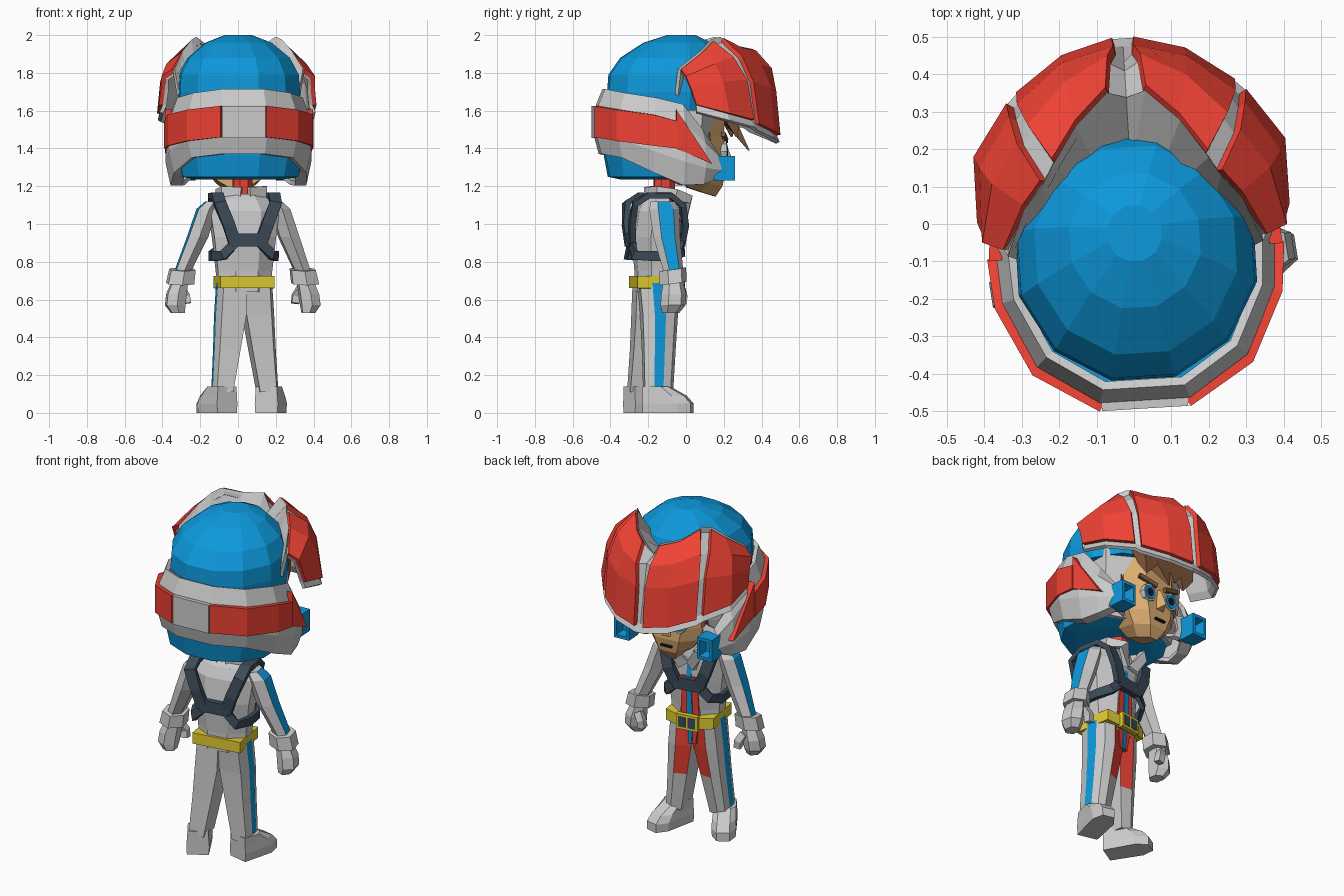
import bpy, bmesh
from math import sin, cos, pi, radians
from mathutils import Vector, Matrix

if "Cube" in bpy.data.objects:
    bpy.data.objects.remove(bpy.data.objects["Cube"])

COL = dict(red=(.88, .055, .035), blue=(.004, .32, .72), yellow=(.75, .60, .03), skin=(.74, .43, .17),
           dark=(.045, .07, .1), brown=(.22, .10, .045), white=(.95, .95, .95), black=(.01, .01, .02))
HEAD = Matrix.Rotation(radians(3.5), 4, 'Z')
BODY = Matrix.Translation((.03, -.155, 0)) @ Matrix.Rotation(radians(9), 4, 'Z')


def material(col):
    m = bpy.data.materials.get(col) or bpy.data.materials.new(col)
    m.diffuse_color = (*COL[col], 1) if col in COL else (.8, .8, .8, 1)
    m.use_nodes = True
    m.node_tree.nodes["Principled BSDF"].inputs["Base Color"].default_value = m.diffuse_color
    return m


def make(name, verts, faces, cols, frame):
    me = bpy.data.meshes.new(name)
    me.from_pydata([tuple(v) for v in verts], [], faces)
    used = sorted(set(cols))
    if used != ['grey']:
        for c in used:
            me.materials.append(material(c))
        for p, c in zip(me.polygons, cols):
            p.material_index = used.index(c)
    bm = bmesh.new()
    bm.from_mesh(me)
    bmesh.ops.recalc_face_normals(bm, faces=bm.faces)
    bm.to_mesh(me)
    bm.free()
    ob = bpy.data.objects.new(name, me)
    ob.matrix_world = frame
    bpy.context.collection.objects.link(ob)
    return ob


def loft(name, rings, col, frame, sides={}):
    """Capped skin over rings; sides maps a side, or (segment, side), to a colour."""
    n, faces, cols = len(rings[0]), [], []
    for i in range(len(rings) - 1):
        for k in range(n):
            j = (k + 1) % n
            faces.append((i*n + k, i*n + j, i*n + n + j, i*n + n + k))
            cols.append(sides.get((i, k), sides.get(k, col)))
    faces += [tuple(range(n)), tuple(range(len(rings)*n - n, len(rings)*n))]
    return make(name, [p for r in rings for p in r], faces, cols + [col, col], frame)


def sheet(name, rows, col, frame, thick):
    n = len(rows[0])
    faces = [(i*n + k, i*n + k + 1, i*n + n + k + 1, i*n + n + k)
             for i in range(len(rows) - 1) for k in range(n - 1)]
    ob = make(name, [p for r in rows for p in r], faces, [col]*len(faces), frame)
    mod = ob.modifiers.new('thickness', 'SOLIDIFY')
    mod.thickness, mod.offset = thick, 0
    return ob


def ring(cx, cy, z, rx, ry, n=8, tilt=0):
    k = 1 / cos(pi/n)
    return [(cx + rx*k*cos((2*i + 1)*pi/n), cy + ry*k*sin((2*i + 1)*pi/n),
             z + tilt*sin((2*i + 1)*pi/n)) for i in range(n)]


def box(name, c, h, col, frame):
    return loft(name, [[(c[0] + a*h[0], c[1] + b*h[1], c[2] + s*h[2])
                        for a, b in ((1, 1), (-1, 1), (-1, -1), (1, -1))] for s in (-1, 1)], col, frame)


def strap(name, path, w, t, ref, col, frame):
    path, rings = [Vector(p) for p in path], []
    for i, p in enumerate(path):
        d = (path[min(i + 1, len(path) - 1)] - path[max(i - 1, 0)]).normalized()
        a = (Vector(ref) - d*d.dot(Vector(ref))).normalized()
        b = d.cross(a)
        rings.append([p + a*w + b*t, p - a*w + b*t, p - a*w - b*t, p + a*w - b*t])
    return loft(name, rings, col, frame)


def disc(name, c, r, y0, y1, col, frame, n=8):
    return loft(name, [[(c[0] + r*.8*cos(2*pi*i/n), y, c[1] + r*sin(2*pi*i/n)) for i in range(n)]
                       for y in (y0, y1)], col, frame)


def flip(pts, s):
    return [(s*p[0], p[1], p[2]) for p in pts]


def both(pts):
    """Full left-to-right row from a right half that starts at the middle."""
    return flip(pts, -1)[::-1] + list(pts)


# helmet dome, lower shell and the liner around the face
loft('helmet_dome', [ring(0, cy, z, .325*s, .335*s, 12) for z, s, cy in
     ((1.60, .95, -.09), (1.70, .98, -.085), (1.79, .96, -.085), (1.88, .82, -.07), (1.96, .53, -.045), (2.0, .22, -.025))],
     'blue', HEAD)
loft('helmet_lower_shell', [ring(0, -.16, z, rx, ry, 12) for z, rx, ry in
     ((1.5, .33, .28), (1.36, .33, .27), (1.25, .305, .25), (1.235, .22, .18))], 'blue', HEAD)
loft('helmet_liner', [ring(0, 0, z, rx, ry, 8) for z, rx, ry in
     ((1.25, .24, .10), (1.40, .27, .14), (1.64, .28, .18))], 'grey', HEAD)

# wraparound band that drops into the cheek guards: x, y, top, bottom
band = [(.12, -.47, 1.71, 1.38), (.28, -.365, 1.69, 1.36), (.365, -.19, 1.665, 1.28), (.375, -.03, 1.63, 1.215),
        (.35, .08, 1.50, 1.22), (.305, .165, 1.38, 1.25), (.2, .13, 1.38, 1.26)]
rows = []
for s, f in ((.88, 0), (.97, .25), (1, .72), (.94, 1), (.80, 1)):
    rows.append(both([(x*s, -.1 + (y + .1)*s, t + (b - t)*f) for x, y, t, b in band]))
sheet('helmet_band', rows, 'grey', HEAD, .025)
box('band_back_plate', (0, -.478, 1.54), (.115, .015, .085), 'grey', HEAD)
for s in (1, -1):
    panel = [(.115, -.483, 1.625, 1.46), (.285, -.378, 1.605, 1.44), (.372, -.2, 1.58, 1.415), (.384, -.07, 1.545, 1.40)]
    sheet('band_red_panel', [flip([(x, y, t) for x, y, t, b in panel], s),
                             flip([(x, y, b) for x, y, t, b in panel], s)], 'red', HEAD, .026)
    loft('band_arrow', [flip([(.388 - d, -.075, 1.605), (.368 - d, .115, 1.32), (.388 - d, -.075, 1.40)], s)
                        for d in (-.005, .03)], 'red', HEAD)
    # hollow nozzles on the cheeks
    loft('cheek_nozzle', [[(s*.265 + a*hx, y, 1.295 + b*hz) for a, b in ((1, 1), (-1, 1), (-1, -1), (1, -1))]
         for y, hx, hz in ((.10, .04, .05), (.15, .048, .065), (.24, .048, .065), (.24, .032, .046), (.18, .027, .04))],
         'blue', HEAD)

# raised visor: columns from the centre notch outwards, as bottom / middle / top
V = Vector
B = [V(p) for p in ((.025, .487, 1.47), (.16, .45, 1.49), (.285, .36, 1.53), (.31, .335, 1.55), (.405, .2, 1.585), (.405, .03, 1.63))]
M = [V(p) for p in ((.025, .465, 1.70), (.16, .43, 1.72), (.285, .33, 1.75), (.305, .30, 1.76), (.39, .17, 1.75), (.395, 0, 1.72))]
T = [V(p) for p in ((.05, .36, 1.91), (.135, .28, 1.925), (.205, .18, 1.975), (.235, .13, 1.96), (.285, .07, 1.90), (.345, -.045, 1.81))]
D = [V(p) for p in ((.02, .2, 1.80), (.09, .15, 1.82), (.15, .12, 1.81), (.22, .04, 1.78), (.27, -.02, 1.74), (.32, -.07, 1.68))]
mid = V((0, 0, 1.6))
U = [(m + t)/2 + ((m + t)/2 - mid)*.07 for m, t in zip(M, T)]
inset = [[mid + (p - mid)*.955 for p in r] for r in (T, U, M, B)]
inset.append([p + V((0, 0, -.04)) for p in B])
for r, z in zip(inset, (1.84, 1.86, 1.70)):     # centre notch
    r.insert(0, V((0, r[0].y - .02, min(r[0].z, z))))
for r in inset[3:]:
    r.insert(0, r[0].copy() * 1)
    r[0].x = 0
lip = [V((0, .33, 1.84))] + [p + V((0, -.012, .008)) for p in T]
centre = V((0, .2, 1.80))
sheet('visor_frame', [flip(r[:0:-1], -1) + list(r) for r in [[centre] + D, lip] + inset], 'grey', HEAD, .02)
for s in (1, -1):
    for name, a, b in (('visor_centre_panel', 0, 3), ('visor_side_panel', 3, 6)):
        sheet(name, [flip(r[a:b], s) for r in (T, U, M, B)], 'red', HEAD, .026)

# face
prof = ((1.145, .05, .165, .05), (1.20, .11, .20, .03), (1.28, .16, .215, 0), (1.36, .185, .21, 0), (1.46, .19, .205, 0), (1.60, .19, .21, 0))
loft('face', [[(-w, .0, z + up), (-w, f - .09, z + up*.5), (-w*.5, f - .01, z), (w*.5, f - .01, z), (w, f - .09, z + up*.5), (w, .0, z + up)]
              for z, w, f, up in prof], 'skin', HEAD)
loft('nose', [[(-.01, .2, 1.43), (.01, .2, 1.43), (0, .215, 1.42)],
              [(-.028, .2, 1.30), (.028, .2, 1.30), (0, .255, 1.32)]], 'skin', HEAD)
box('mouth', (0, .206, 1.24), (.035, .008, .005), 'black', HEAD)
for s in (1, -1):
    for part, r, y, c in (('eye_white', .055, .209, 'white'), ('iris', .045, .213, 'blue'), ('pupil', .026, .217, 'black')):
        disc(part, (s*.078, 1.385), r, .15, y, c, HEAD)
    strap('eyebrow', [(s*.03, .212, 1.44), (s*.14, .19, 1.475)], .012, .01, (0, 0, 1), 'brown', HEAD)
    strap('sideburn', [(s*.19, .08, 1.56), (s*.185, .11, 1.36)], .02, .012, (0, 1, 0), 'brown', HEAD)
for x, tip, y in ((-.15, 1.46, .25), (-.06, 1.46, .28), (.03, 1.39, .33), (.13, 1.46, .26)):
    loft('hair_lock', [ring(x, .21, 1.64, .055, .045, 4), ring(x*.95, .24, 1.53, .045, .03, 4),
                       ring(x + .02, y, tip, .004, .004, 4)], 'brown', HEAD)

# torso, neck and collar
loft('torso', [ring(0, cy, z, hx, hy) for z, hx, hy, cy in
     ((.64, .14, .10, -.01), (.75, .145, .10, -.01), (.93, .165, .115, -.01), (1.07, .185, .105, 0),
      (1.13, .14, .085, .01), (1.16, .09, .07, .02))], 'grey', BODY)
loft('neck', [ring(0, .04, z, .05, .055) for z in (1.1, 1.27)], 'red', BODY)
for s in (1, -1):
    strap('collar_flap', flip([(.02, -.05, 1.165), (.11, -.01, 1.17), (.125, .08, 1.155), (.08, .16, 1.13), (.025, .13, 1.03)], s),
          .03, .014, (0, 0, 1), 'grey', BODY)
front = ((1.10, .04, .09), (.93, .05, .108), (.72, .055, .098), (.54, .03, .088))
for name, k, d, c in (('front_red_panel', 1, 0, 'red'), ('front_blue_stripe', .3, .007, 'blue')):
    loft(name, [[(-w*k, y + d, z), (w*k, y + d, z), (w*k, y - .04, z), (-w*k, y - .04, z)] for z, w, y in front], c, BODY)

# belt with a two-window buckle
loft('belt', [[(.145, .10, z), (.05, .12, z - .012), (-.05, .12, z - .012), (-.145, .10, z), (-.145, -.125, z), (.145, -.125, z)]
              for z in (.66, .725)], 'yellow', BODY)
box('buckle', (0, .125, .685), (.065, .014, .045), 'yellow', BODY)
for s in (1, -1):
    box('buckle_window', (s*.03, .132, .685), (.022, .01, .03), 'dark', BODY)

# harness
for y in (-.142, .125):
    box('harness_plate', (0, y, .915), (.085, .017, .035), 'dark', BODY)
for s in (1, -1):
    strap('shoulder_strap', flip([(.07, -.142, .90), (.105, -.15, 1.0), (.15, -.138, 1.11), (.152, -.07, 1.15), (.15, .05, 1.15),
                                  (.14, .115, 1.10), (.11, .135, 1.0), (.07, .125, .91)], s), .032, .016, (1, 0, 0), 'dark', BODY)
    strap('side_strap', flip([(.07, -.142, .90), (.13, -.14, .835), (.168, -.05, .83), (.168, .05, .83),
                              (.13, .115, .85), (.07, .125, .91)], s), .026, .012, (0, 0, 1), 'dark', BODY)

# arms, cuffs and hands
for s in (1, -1):
    loft('arm', [flip(ring(x, y, z, hx, hy, 6), s) for z, x, y, hx, hy in
         ((1.12, .165, .005, .035, .055), (1.08, .195, .01, .05, .07), (.93, .245, .015, .052, .062), (.74, .325, .04, .04, .045))],
         'grey', BODY, {5: 'blue'})
    loft('cuff', [flip(ring(x, .035, z, hx, .062, 6, .01), s) for z, x, hx in ((.76, .322, .065), (.685, .335, .07))], 'grey', BODY)
    loft('hand', [flip(ring(x, y, z, hx, hy, 6), s) for z, x, y, hx, hy in
         ((.70, .335, .035, .04, .045), (.63, .355, .035, .05, .058), (.57, .362, .03, .05, .058), (.53, .35, .02, .034, .04))],
         'grey', BODY)
    strap('thumb', flip([(.32, .08, .66), (.295, .095, .62), (.29, .09, .58)], s), .02, .02, (1, 0, 0), 'grey', BODY)

# legs and boots, feet turned out
shape = ((-1, .8), (.1, 1), (.8, .75), (1, .25), (1, -.35), (.7, -.95), (-1, -.9))
for s in (1, -1):
    rings = [flip([(x + a*hx, y + s*dy + b*hy, z) for a, b in shape], s) for z, x, hx, y, hy, dy in
             ((.70, .072, .072, -.01, .105, 0), (.52, .08, .078, -.01, .10, .01), (.34, .10, .066, -.02, .09, .015),
              (.11, .128, .052, -.035, .08, .022))]
    loft('leg', rings, 'grey', BODY, {3: 'blue', (0, 0): 'red', (1, 0): 'red'})
    turn = BODY @ Matrix.Translation((s*.135, -.04 + s*.025, 0)) @ Matrix.Rotation(radians(-22*s), 4, 'Z')
    loft('boot', [[(-.06*k, -.07, z), (.06*k, -.07, z), (.065*k, b, z), (.035*k, t, z), (-.035*k, t, z), (-.065*k, b, z)]
                  for z, k, b, t in ((0, 1, .12, .185), (.05, 1.05, .12, .185), (.09, 1, .09, .15), (.14, .95, .03, .06))],
         'grey', turn)
